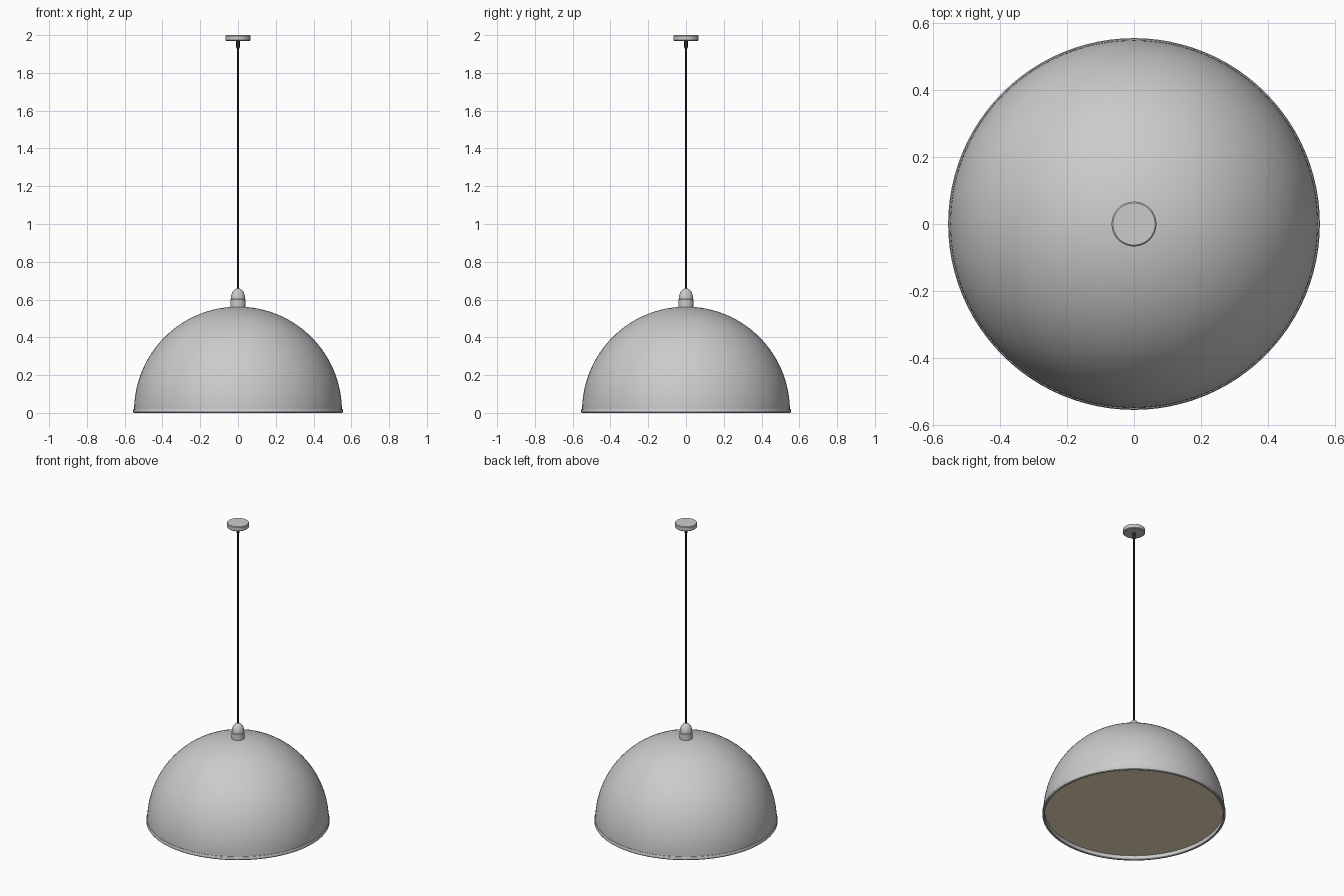
import bpy, bmesh
from math import sin, cos, pi, radians

if "Cube" in bpy.data.objects:
    bpy.data.objects.remove(bpy.data.objects["Cube"])

SEGS = 96


def material(name, color):
    m = bpy.data.materials.new(name)
    m.diffuse_color = color
    m.use_nodes = True
    m.node_tree.nodes["Principled BSDF"].inputs["Base Color"].default_value = m.diffuse_color
    return m


def lathe(name, profile, segs=SEGS, mat=None, closed=False):
    """Spin an (r, z) profile around the z axis."""
    bm = bmesh.new()
    verts = [bm.verts.new((r, 0, z)) for r, z in profile]
    edges = [bm.edges.new(p) for p in zip(verts, verts[1:])]
    if closed:
        edges.append(bm.edges.new((verts[-1], verts[0])))
    bmesh.ops.spin(bm, geom=verts + edges, axis=(0, 0, 1), cent=(0, 0, 0),
                   angle=2 * pi, steps=segs)
    bmesh.ops.remove_doubles(bm, verts=bm.verts, dist=1e-5)
    bmesh.ops.recalc_face_normals(bm, faces=bm.faces)
    mesh = bpy.data.meshes.new(name)
    bm.to_mesh(mesh)
    bm.free()
    ob = bpy.data.objects.new(name, mesh)
    bpy.context.collection.objects.link(ob)
    if mat:
        mesh.materials.append(mat)
    bpy.ops.object.select_all(action='DESELECT')
    ob.select_set(True)
    bpy.context.view_layer.objects.active = ob
    bpy.ops.object.shade_smooth_by_angle(angle=radians(35))
    return ob


def arc(rx, rz, z0, n):
    """Quarter ellipse from the equator up to the pole."""
    return [(rx * cos(i / n * pi / 2) if i < n else 0, z0 + rz * sin(i / n * pi / 2))
            for i in range(n + 1)]


black = material("cord_black", (0.02, 0.02, 0.02, 1))
glow = material("warm_diffuser", (0.9, 0.8, 0.55, 1))

# Hemispherical shade with wall thickness
lathe("shade", arc(0.55, 0.55, 0.012, 32) + arc(0.54, 0.54, 0.012, 32)[::-1], closed=True)

# Rolled rim around the opening
lathe("shade_rim", [(0.540, 0.003), (0.543, 0), (0.552, 0), (0.555, 0.004), (0.555, 0.016),
                    (0.552, 0.021), (0.545, 0.022), (0.540, 0.018)], closed=True)

# Light panel recessed in the opening
lathe("diffuser", [(0, 0.026), (0.539, 0.026), (0.539, 0.032), (0, 0.032)], mat=glow)

# Bullet-shaped cap on top of the shade
lathe("cap", [(0, 0.555), (0.04, 0.555), (0.04, 0.60)] + arc(0.038, 0.058, 0.602, 12), segs=48)

# Hanging cord
lathe("cord", [(0, 0.65), (0.005, 0.65), (0.005, 1.975), (0, 1.975)], segs=16, mat=black)

# Cord grip under the ceiling plate
lathe("cord_grip", [(0, 1.93), (0.008, 1.93), (0.01, 1.935), (0.01, 1.975), (0, 1.975)],
      segs=24, mat=black)

# Ceiling plate with softened edges
lathe("ceiling_plate", [(0, 1.97), (0.063, 1.97), (0.067, 1.974), (0.067, 1.996),
                        (0.063, 2.0), (0, 2.0)], segs=64)
